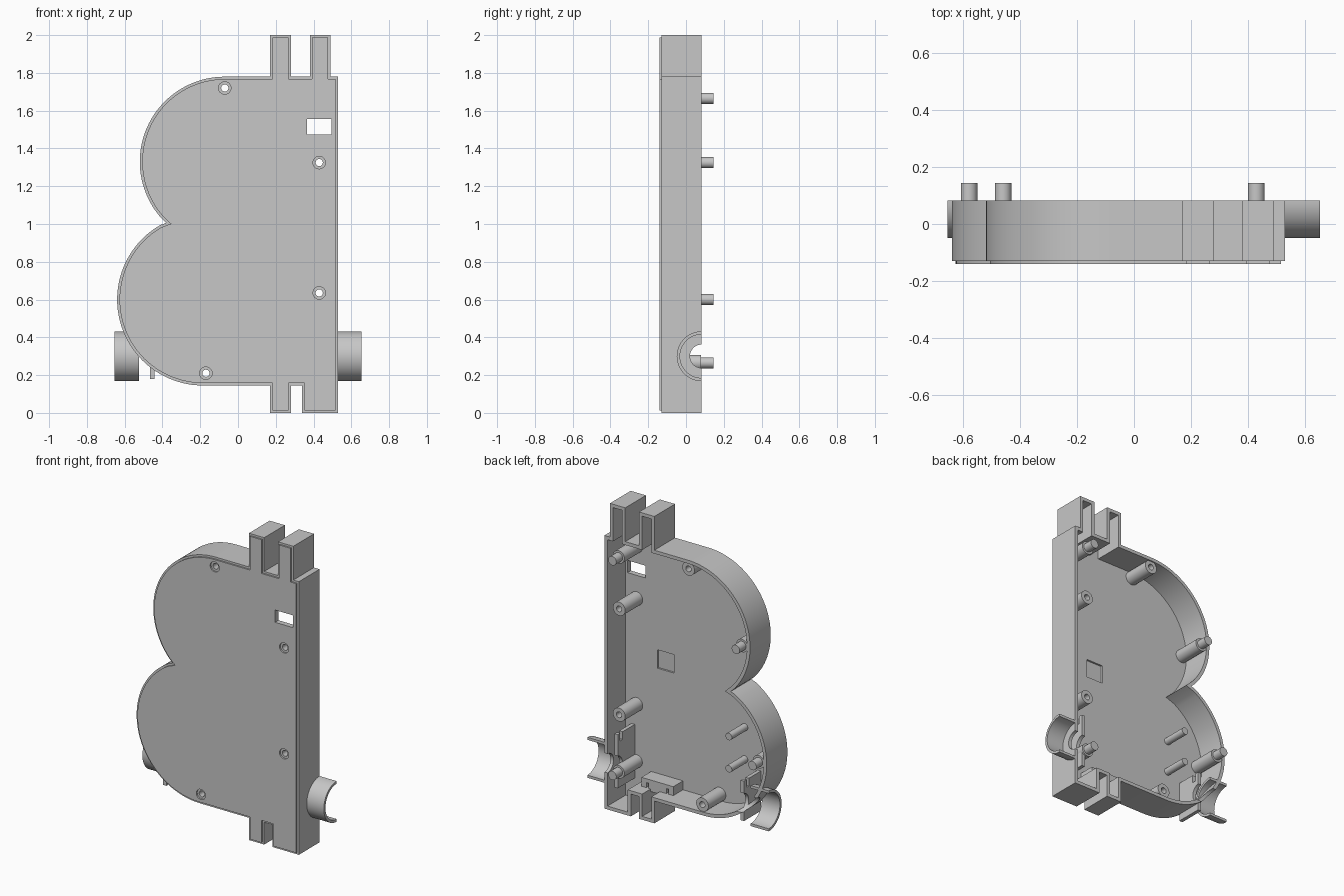
import bpy, bmesh
from math import sin, cos, radians, pi
from mathutils import Vector, Matrix

cube = bpy.data.objects.get("Cube")
if cube:
    bpy.data.objects.remove(cube, do_unlink=True)

grey = bpy.data.materials.new("plain grey")
grey.use_nodes = True
colour = (0.57, 0.57, 0.57, 1)
grey.diffuse_color = colour
grey.node_tree.nodes["Principled BSDF"].inputs["Base Color"].default_value = colour

FRONT, STEP, FLOOR, RIM = -0.14, -0.13, -0.105, 0.083
PORT_Z = 0.30


def finish(name, bm):
    bmesh.ops.recalc_face_normals(bm, faces=bm.faces)
    mesh = bpy.data.meshes.new(name)
    bm.to_mesh(mesh)
    bm.free()
    mesh.materials.append(grey)
    ob = bpy.data.objects.new(name, mesh)
    bpy.context.collection.objects.link(ob)
    return ob


def prism(name, outline, y0, y1):
    bm = bmesh.new()
    face = bm.faces.new([bm.verts.new((x, y0, z)) for x, z in outline])
    ext = bmesh.ops.extrude_face_region(bm, geom=[face])["geom"]
    moved = [v for v in ext if isinstance(v, bmesh.types.BMVert)]
    bmesh.ops.translate(bm, verts=moved, vec=(0, y1 - y0, 0))
    # extruding a lone face can drop the starting cap; close it again if so
    open_edges = [e for e in bm.edges if e.is_boundary]
    if open_edges:
        bmesh.ops.holes_fill(bm, edges=open_edges, sides=0)
    return finish(name, bm)


def box(name, x0, x1, y0, y1, z0, z1):
    return prism(name, [(x0, z0), (x1, z0), (x1, z1), (x0, z1)], y0, y1)


def rod(name, r, x, z, y0, y1, sides=32):
    pts = [(x + r * cos(2 * pi * i / sides), z + r * sin(2 * pi * i / sides))
           for i in range(sides)]
    return prism(name, pts, y0, y1)


def x_rod(name, r, x0, x1):
    # rod lying along x, centred on the rim plane
    ob = rod(name, r, 0, 0, x0, x1, 64)
    ob.data.transform(Matrix.Translation((0, RIM, PORT_Z)) @ Matrix.Rotation(-pi / 2, 4, 'Z'))
    return ob


def cut(target, cutters):
    for c in cutters:
        c.hide_render = True
        mod = target.modifiers.new("cut", 'BOOLEAN')
        mod.operation = 'DIFFERENCE'
        mod.solver = 'EXACT'
        mod.object = c
    bpy.context.view_layer.update()
    dg = bpy.context.evaluated_depsgraph_get()
    mesh = bpy.data.meshes.new_from_object(target.evaluated_get(dg))
    target.modifiers.clear()
    target.data = mesh
    for c in cutters:
        bpy.data.objects.remove(c, do_unlink=True)


def arc(cx, cz, r, a0, a1, n=40):
    return [(cx + r * cos(radians(a0 + (a1 - a0) * i / n)),
             cz + r * sin(radians(a0 + (a1 - a0) * i / n))) for i in range(n + 1)]


def inset(pts, d):
    # mitred inset of a counter-clockwise outline
    out = []
    for i, p in enumerate(pts):
        a, b, c = Vector(pts[i - 1]), Vector(p), Vector(pts[(i + 1) % len(pts)])
        e, f = (b - a).normalized(), (c - b).normalized()
        n, m = Vector((-e.y, e.x)), Vector((-f.y, f.x))
        out.append(tuple(b + (n + m) * d / (1 + n.dot(m))))
    return out


# Outline: straight spine, connector towers, two round lobes meeting in a notch
outline = [(0.53, 0), (0.53, 1.78), (0.49, 1.78), (0.49, 2), (0.38, 2), (0.38, 1.78),
           (0.28, 1.78), (0.28, 2), (0.17, 2), (0.17, 1.78)]
outline += arc(-0.07, 1.33, 0.45, 90, 222) + [(-0.38, 1.006)]
outline += arc(-0.185, 0.6, 0.455, 120, 270)
outline += [(0.17, 0.145), (0.17, 0), (0.28, 0), (0.28, 0.145), (0.34, 0.145), (0.34, 0)]

bosses = [(-0.07, 1.72), (0.43, 1.325), (0.43, 0.635), (-0.17, 0.21)]
pegs = [(0.43, 1.665), (-0.46, 1.325), (-0.58, 0.6), (0.43, 0.265)]


def screw_holes():
    return [rod("cutter", 0.019, x, z, -0.3, 0.3) for x, z in bosses]


def window():
    return box("cutter", 0.365, 0.495, -0.3, 0.0, 1.475, 1.555)


# Open tray with cavity, cable holes, window and recess
shell = prism("case_shell", outline, STEP, RIM)
cut(shell, [prism("cutter", inset(outline, 0.022), FLOOR, 0.3),
            x_rod("cutter", 0.062, -0.7, 0.7), window(),
            box("cutter", 0.16, 0.28, FLOOR - 0.012, 0, 0.91, 1.03)] + screw_holes())

# Raised front panel with screw seats
panel = prism("front_panel", inset(outline, 0.013), FRONT, STEP)
cut(panel, [rod("cutter", 0.033, x, z, -0.3, 0) for x, z in bosses] + [window()])

# Screw bosses
for i, (x, z) in enumerate(bosses):
    boss = rod(f"screw_boss_{i + 1}", 0.044, x, z, FLOOR, 0.075)
    cut(boss, [rod("cutter", 0.019, x, z, -0.3, 0.3)])

# Stepped locating pegs
for i, (x, z) in enumerate(pegs):
    rod(f"peg_base_{i + 1}", 0.042, x, z, FLOOR, RIM - 0.003)
    rod(f"peg_tip_{i + 1}", 0.029, x, z, RIM - 0.003, 0.145)

# Slim support posts
for i, z in enumerate((0.695, 0.485)):
    rod(f"support_post_{i + 1}", 0.023, -0.35, z, FLOOR, 0.06)

# Half-round cable ports and their inner retaining plates
for side, x0, x1, px, z0, z1 in (("left", 0.52, 0.653, 0.455, 0.15, 0.5),
                                 ("right", -0.655, -0.525, -0.455, 0.18, 0.44)):
    port = x_rod(f"{side}_cable_port", 0.132, x0, x1)
    bore = (0.53, 0.7) if x0 > 0 else (-0.7, -0.5)
    cut(port, [x_rod("cutter", 0.115, *bore), x_rod("cutter", 0.062, -0.8, 0.8),
               box("cutter", -1, 1, RIM, 1, -1, 1)])
    plate = box(f"{side}_cable_plate", px - 0.012, px + 0.012, FLOOR, 0.07, z0, z1)
    cut(plate, [x_rod("cutter", 0.062, -0.7, 0.7),
                box("cutter", -1, 1, 0.02, 0.045, z1 - 0.05, z1 + 0.1)])

# Connector housing above the lower tower
housing = box("connector_housing", 0.095, 0.325, FLOOR, -0.005, 0.15, 0.225)
cut(housing, [box("cutter", x, x + 0.015, -0.03, 0.1, 0.1, 0.2) for x in (0.13, 0.275)])

# Smooth curved walls, keep edges crisp
for ob in bpy.context.scene.objects:
    ob.select_set(ob.type == 'MESH')
bpy.context.view_layer.objects.active = shell
bpy.ops.object.shade_smooth_by_angle(angle=radians(30))
